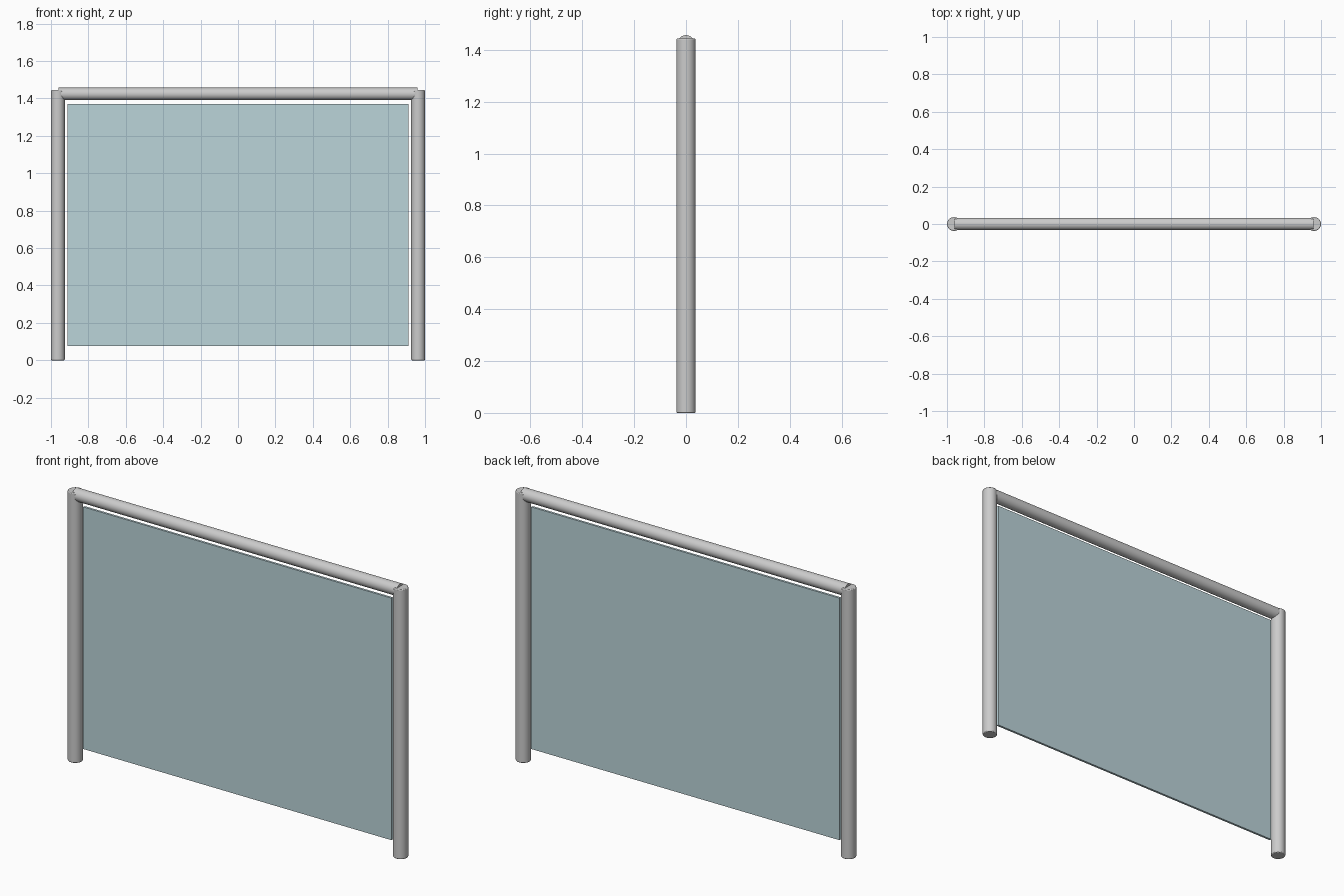
import bpy, math

if "Cube" in bpy.data.objects:
    bpy.data.objects.remove(bpy.data.objects["Cube"])

POST_R, POST_H, POST_X = 0.037, 1.444, 0.963
RAIL_R, RAIL_Z, RAIL_LEN = 0.033, 1.424, 1.92


def finish(obj, name, bevel):
    obj.name = name
    if bevel:
        mod = obj.modifiers.new("soft_edge", 'BEVEL')
        mod.width = bevel
        mod.segments = 2
        mod.limit_method = 'ANGLE'
        mod.angle_limit = math.radians(40)
    bpy.ops.object.shade_smooth_by_angle(angle=math.radians(30))
    return obj


def tube(name, radius, length, loc, rot=(0, 0, 0), bevel=0):
    bpy.ops.mesh.primitive_cylinder_add(vertices=48, radius=radius, depth=length,
                                        location=loc, rotation=rot)
    return finish(bpy.context.object, name, bevel)


# upright posts
for side, s in (("left", -1), ("right", 1)):
    tube(side + "_post", POST_R, POST_H, (s * POST_X, 0, POST_H / 2), bevel=0.004)

# top handrail running between the post tops
tube("handrail", RAIL_R, RAIL_LEN, (0, 0, RAIL_Z), (0, math.pi / 2, 0))

# glass infill panel
bpy.ops.mesh.primitive_cube_add(size=1, location=(0, 0, 0.7225))
panel = bpy.context.object
panel.scale = (1.824, 0.012, 1.295)
bpy.ops.object.transform_apply(location=False, rotation=False, scale=True)
panel.name = "glass_panel"
glass = bpy.data.materials.new("pale_glass")
glass.diffuse_color = (0.50, 0.66, 0.70, 1)
glass.use_nodes = True
glass.node_tree.nodes["Principled BSDF"].inputs["Base Color"].default_value = glass.diffuse_color
panel.data.materials.append(glass)
